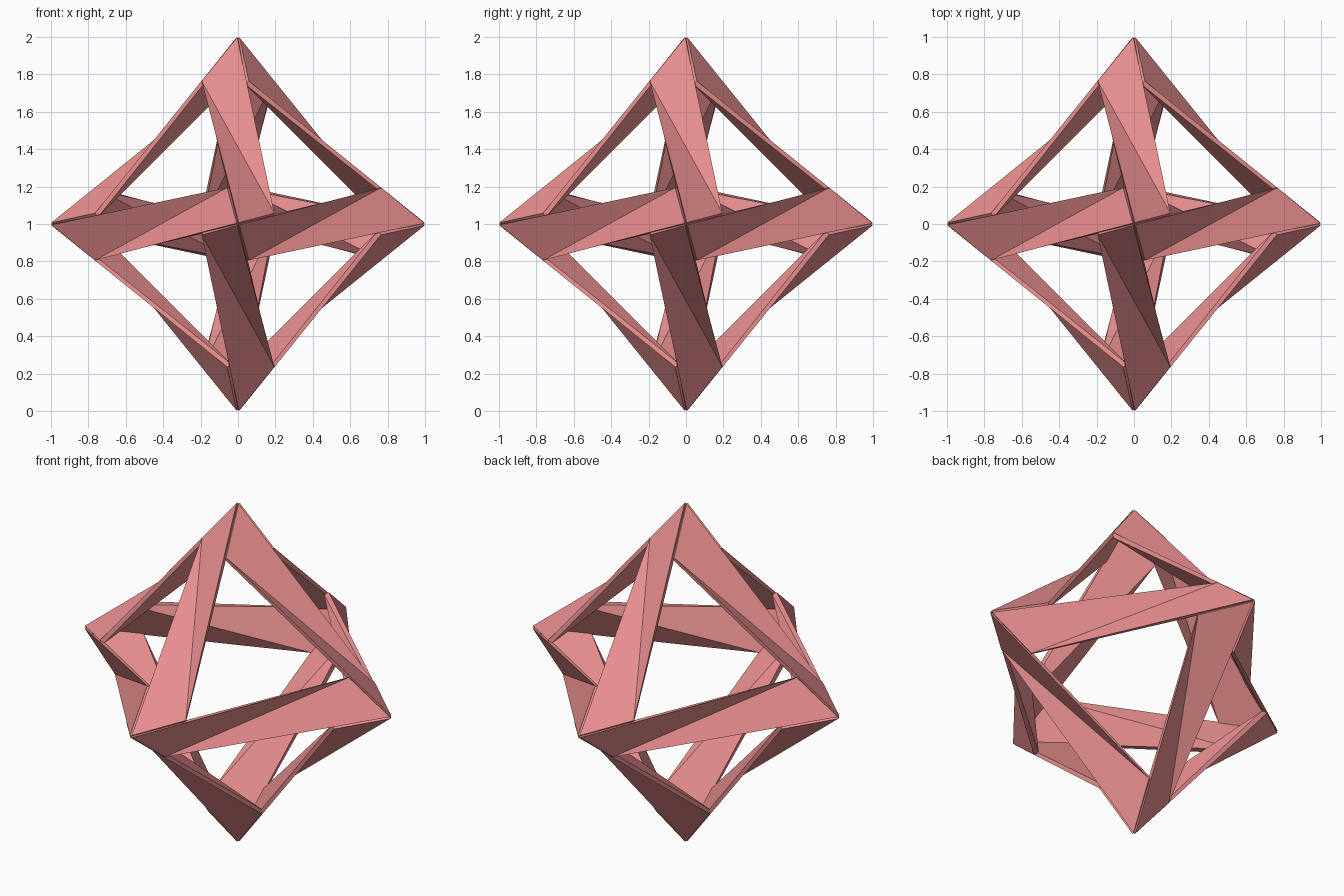
import bpy
from mathutils import Vector
from itertools import combinations

if "Cube" in bpy.data.objects:
    bpy.data.objects.remove(bpy.data.objects["Cube"])

R = 0.993            # tip radius of the mid-surface
THICK = 0.02         # paper thickness
H, A, B = 16 / 21, 4 / 21, 1 / 21   # pinwheel corner offsets

mat = bpy.data.materials.new("coral_paper")
mat.diffuse_color = (0.83, 0.28, 0.28, 1)
mat.use_nodes = True
mat.node_tree.nodes["Principled BSDF"].inputs["Base Color"].default_value = mat.diffuse_color
centre = Vector((0, 0, 1))


def folded_strip(u, v, name):
    """Two triangles joining tips u and v, sharing a diagonal crease."""
    w = u.cross(v)
    p = u * H + v * B - w * A
    q = v * H + u * B + w * A
    pts = [centre + R * c for c in (u, p, q, v)]
    mesh = bpy.data.meshes.new(name)
    mesh.from_pydata(pts, [], [(0, 1, 2), (3, 2, 1)])
    # outward facing, so thickness is applied consistently
    n = mesh.polygons[0].normal
    if n.dot(u + v) < 0:
        mesh.flip_normals()
    mesh.materials.append(mat)
    ob = bpy.data.objects.new(name, mesh)
    bpy.context.collection.objects.link(ob)
    sol = ob.modifiers.new("thickness", 'SOLIDIFY')
    sol.thickness = THICK
    sol.offset = 0
    sol.use_even_offset = True


# One strip for each of the twelve octahedron edges
tips = [Vector(t) for t in ((1, 0, 0), (-1, 0, 0), (0, 1, 0),
                            (0, -1, 0), (0, 0, 1), (0, 0, -1))]
pairs = [(u, v) for u, v in combinations(tips, 2) if u.dot(v) == 0]
for i, (u, v) in enumerate(pairs):
    folded_strip(u, v, f"folded_strip_{i + 1}")
